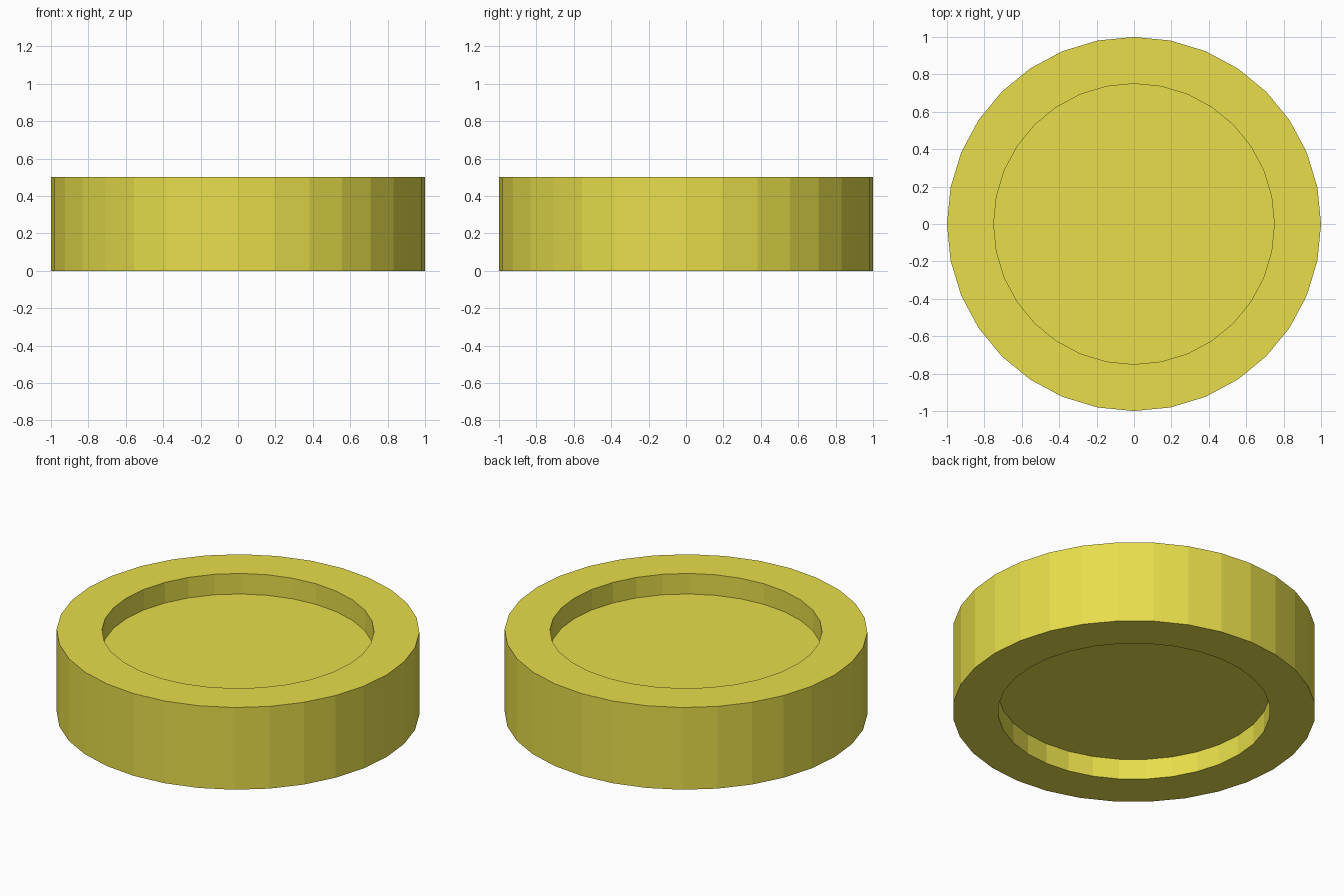
import bpy
import bmesh
from math import cos, sin, pi

if "Cube" in bpy.data.objects:
    bpy.data.objects.remove(bpy.data.objects["Cube"])

SIDES = 32
# (radius, z) from the lower recess, round the outside, to the upper recess
PROFILE = [(0.75, 0.125), (0.75, 0.0), (1.0, 0.0),
           (1.0, 0.5), (0.75, 0.5), (0.75, 0.375)]


def ring(bm, radius, z):
    angles = [2 * pi * i / SIDES for i in range(SIDES)]
    return [bm.verts.new((radius * cos(a), radius * sin(a), z)) for a in angles]


# Disc with a shallow round recess in both faces
bm = bmesh.new()
rings = [ring(bm, r, z) for r, z in PROFILE]
for low, high in zip(rings, rings[1:]):
    for i in range(SIDES):
        j = (i + 1) % SIDES
        bm.faces.new((low[i], low[j], high[j], high[i]))

# Recess floors
bm.faces.new(rings[0][::-1])
bm.faces.new(rings[-1])
bmesh.ops.recalc_face_normals(bm, faces=bm.faces[:])

mesh = bpy.data.meshes.new("recessed_disc")
bm.to_mesh(mesh)
bm.free()
disc = bpy.data.objects.new("recessed_disc", mesh)
bpy.context.collection.objects.link(disc)

# Yellow finish
yellow = bpy.data.materials.new("yellow")
yellow.diffuse_color = (0.8, 0.73, 0.07, 1.0)
yellow.use_nodes = True
yellow.node_tree.nodes["Principled BSDF"].inputs["Base Color"].default_value = yellow.diffuse_color
mesh.materials.append(yellow)
